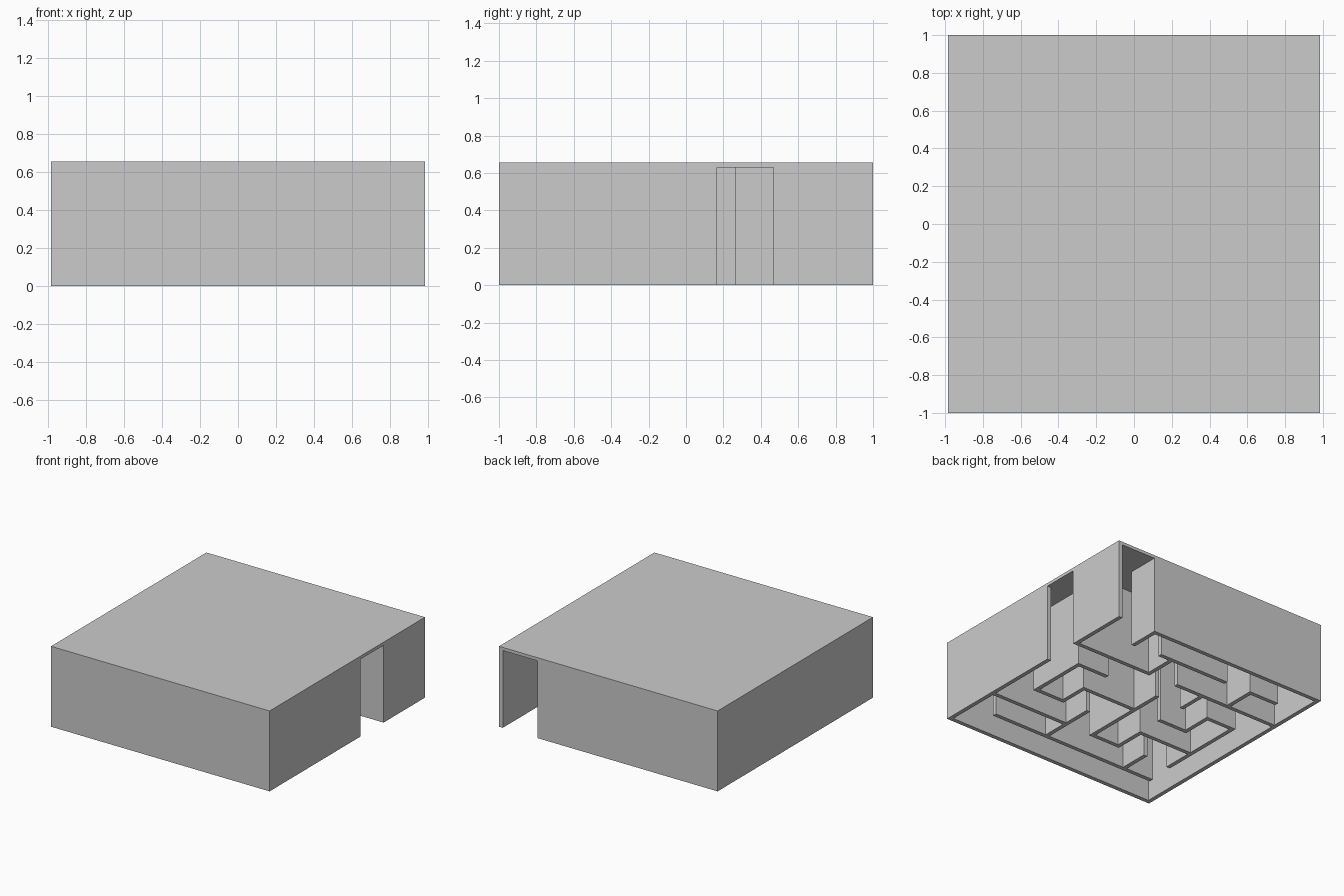
import bpy, bmesh

W, D, H = 0.985, 1.0, 0.655      # half width, half depth, height
T = 0.034                        # wall thickness
ROOF = 0.026                     # roof thickness
XO, YO = W - T / 2, D - T / 2    # outer wall centre lines


def add_box(bm, x0, x1, y0, y1, z0, z1):
    verts = bmesh.ops.create_cube(bm, size=1)["verts"]
    for v in verts:
        v.co.x = x0 if v.co.x < 0 else x1
        v.co.y = y0 if v.co.y < 0 else y1
        v.co.z = z0 if v.co.z < 0 else z1


def finish(bm, name):
    mesh = bpy.data.meshes.new(name)
    bm.to_mesh(mesh)
    bm.free()
    obj = bpy.data.objects.new(name, mesh)
    bpy.context.collection.objects.link(obj)
    return obj


def walls(name, runs):
    """Each run is a centre line (x0, y0, x1, y1), thickened all round."""
    bm = bmesh.new()
    h = T / 2
    for x0, y0, x1, y1 in runs:
        add_box(bm, min(x0, x1) - h, max(x0, x1) + h,
                min(y0, y1) - h, max(y0, y1) + h, 0, H - ROOF / 2)
    return finish(bm, name)


# roof slab
bm = bmesh.new()
add_box(bm, -W, W, -D, D, H - ROOF, H)
finish(bm, "roof")

# outer walls, with one doorway in the back and one on the right
walls("outer_walls", [
    (-XO, -YO, XO, -YO),
    (-XO, -YO, -XO, YO),
    (-XO, YO, 0.623, YO),
    (XO, -YO, XO, 0.15),
    (XO, 0.484, XO, YO),
])

# back row of the maze
walls("back_maze_walls", [
    (0.623, 0.75, 0.623, YO),
    (0.26, 0.484, XO, 0.484),
    (0.26, 0.484, 0.26, 0.75),
    (-0.25, 0.75, 0.36, 0.75),
    (-XO, 0.484, -0.02, 0.484),
    (-0.26, 0.26, -0.26, 0.484),
    (-0.505, 0.484, -0.505, 0.75),
    (-0.745, 0.75, -0.505, 0.75),
])

# left hook and central spine
walls("centre_maze_walls", [
    (-0.75, -0.48, -0.75, 0.25),
    (-0.75, 0.25, -0.505, 0.25),
    (-0.505, 0.0, -0.505, 0.25),
    (-0.505, 0.0, -0.26, 0.0),
    (-0.75, -0.235, -0.26, -0.235),
    (-0.26, -0.49, -0.26, -0.235),
    (-0.26, -0.49, -0.005, -0.49),
    (-0.005, -0.49, -0.005, 0.25),
    (-0.005, 0.0, 0.49, 0.0),
])

# right hook
walls("right_maze_walls", [
    (0.49, -0.24, 0.49, 0.0),
    (0.49, -0.24, 0.75, -0.24),
    (0.75, -0.24, 0.75, 0.25),
    (0.49, 0.25, 0.75, 0.25),
])

# front row of the maze
walls("front_maze_walls", [
    (-0.76, -0.725, 0.735, -0.725),
    (-0.505, -0.725, -0.505, -0.485),
    (0.25, -0.725, 0.25, -0.25),
    (0.25, -0.49, XO, -0.49),
])
